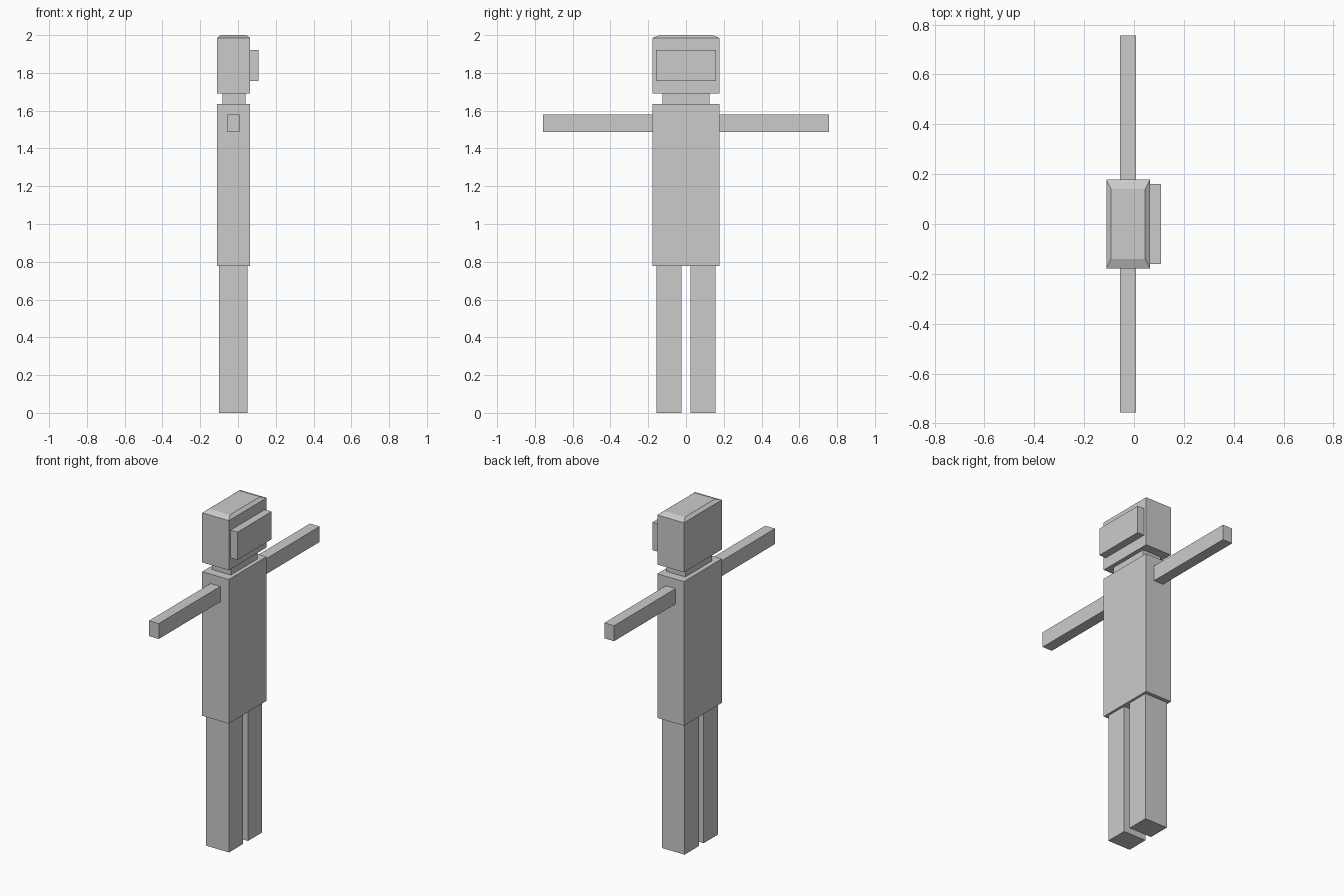
import bpy, bmesh

if "Cube" in bpy.data.objects:
    bpy.data.objects.remove(bpy.data.objects["Cube"])

grey = bpy.data.materials.new("plain grey")
grey.diffuse_color = (0.6, 0.6, 0.6, 1)
grey.use_nodes = True
grey.node_tree.nodes["Principled BSDF"].inputs["Base Color"].default_value = grey.diffuse_color


def box(name, x, y, z, inset=None):
    """Box from (min, max) ranges; inset = (dx, dy, drop) chamfers the top edges."""
    bm = bmesh.new()
    bmesh.ops.create_cube(bm, size=1)
    for v in bm.verts:
        v.co = [(a + b) / 2 + c * (b - a) for c, (a, b) in zip(v.co, (x, y, z))]
    if inset:
        dx, dy, drop = inset
        bm.normal_update()
        top = max(bm.faces, key=lambda f: f.normal.z)
        for v in top.verts:
            v.co.z -= drop
        cap = bmesh.ops.extrude_discrete_faces(bm, faces=[top])["faces"][0]
        cx, cy = sum(x) / 2, sum(y) / 2
        for v in cap.verts:
            v.co.x += dx if v.co.x < cx else -dx
            v.co.y += dy if v.co.y < cy else -dy
            v.co.z += drop
    bmesh.ops.recalc_face_normals(bm, faces=bm.faces)
    mesh = bpy.data.meshes.new(name)
    bm.to_mesh(mesh)
    bm.free()
    mesh.materials.append(grey)
    obj = bpy.data.objects.new(name, mesh)
    bpy.context.collection.objects.link(obj)
    return obj


# Trunk, neck and head with chamfered crown
box("torso", (-0.111, 0.064), (-0.178, 0.178), (0.778, 1.635))
box("neck", (-0.083, 0.04), (-0.125, 0.125), (1.635, 1.69))
box("head", (-0.111, 0.064), (-0.178, 0.178), (1.69, 2.0), inset=(0.019, 0.038, 0.015))

# Visor slab on the face
box("visor", (0.064, 0.109), (-0.16, 0.16), (1.757, 1.922))

# Paired limbs
for side, s in (("right", -1), ("left", 1)):
    box(side + "_arm", (-0.056, 0.008), sorted((s * 0.178, s * 0.756)), (1.487, 1.579))
    box(side + "_leg", (-0.1, 0.05), sorted((s * 0.023, s * 0.156)), (0, 0.778))
